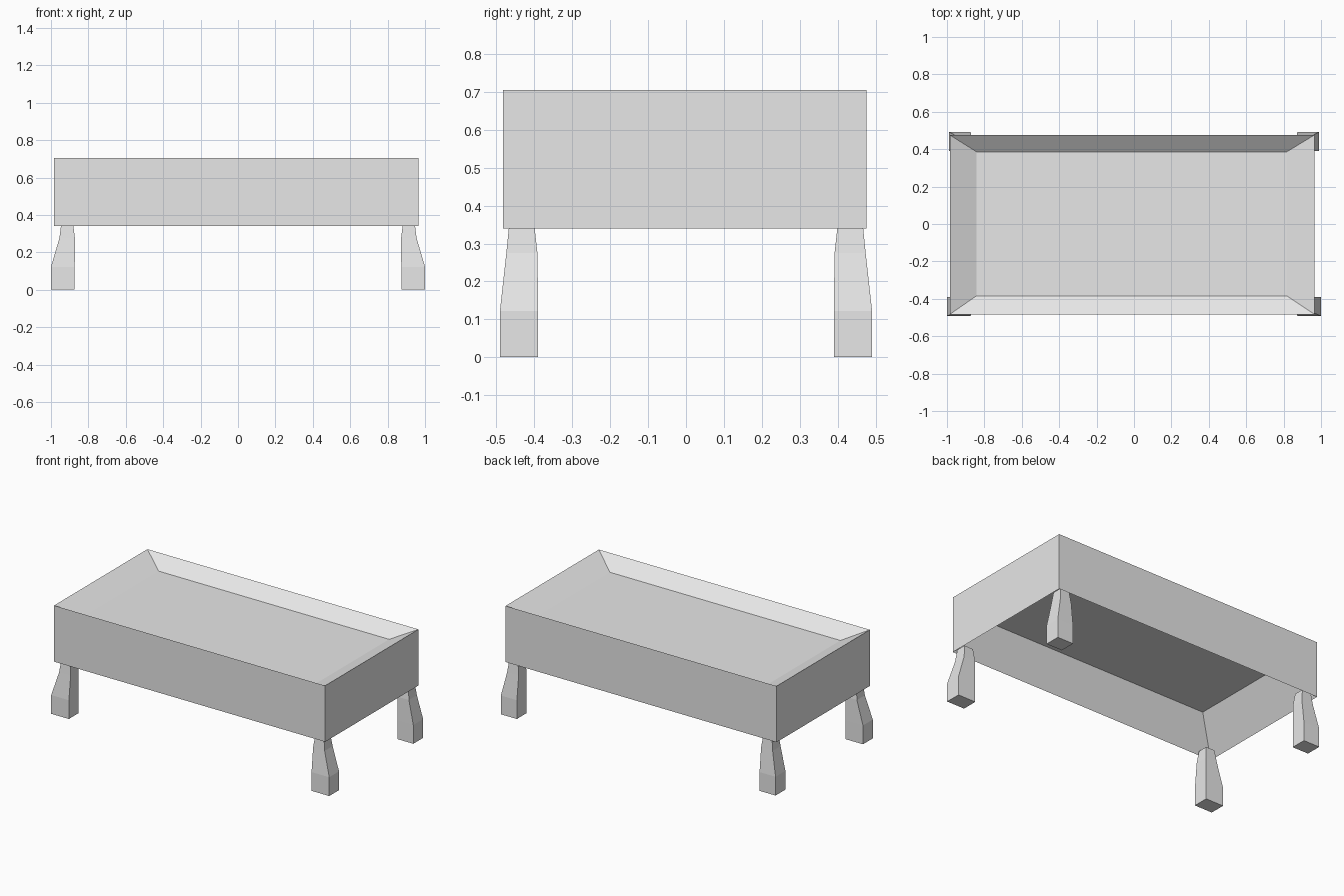
import bpy
import bmesh

cube = bpy.data.objects.get("Cube")
if cube:
    bpy.data.objects.remove(cube, do_unlink=True)

grey = bpy.data.materials.new("light_grey")
grey.use_nodes = True
grey.diffuse_color = (0.8, 0.8, 0.8, 1)
grey.node_tree.nodes["Principled BSDF"].inputs["Base Color"].default_value = (0.8, 0.8, 0.8, 1)


def loft(name, rings):
    """Closed four-sided solid through rectangles (x0, x1, y0, y1, z)."""
    bm = bmesh.new()
    loops = []
    for x0, x1, y0, y1, z in rings:
        corners = ((x0, y0), (x1, y0), (x1, y1), (x0, y1))
        loops.append([bm.verts.new((x, y, z)) for x, y in corners])
    for low, high in zip(loops, loops[1:]):
        for i in range(4):
            j = (i + 1) % 4
            bm.faces.new((low[i], low[j], high[j], high[i]))
    bm.faces.new(loops[0])
    bm.faces.new(loops[-1])
    bmesh.ops.recalc_face_normals(bm, faces=bm.faces)
    mesh = bpy.data.meshes.new(name)
    bm.to_mesh(mesh)
    bm.free()
    mesh.materials.append(grey)
    obj = bpy.data.objects.new(name, mesh)
    bpy.context.collection.objects.link(obj)
    return obj


# Tray body: sloped hollow below, straight outer walls, shallow basin on top
outer = (-0.985, 0.965, -0.483, 0.476)
inner = (-0.842, 0.817, -0.384, 0.386)
loft("tray_body", [
    (*inner, 0.565),
    (*outer, 0.34),
    (*outer, 0.705),
    (*inner, 0.635),
])

# Legs: square block foot flowing into a slimmer neck
# each level: height, inner x, outer x, inner y, outer y
levels = [
    (0.0, 0.873, 1.0, 0.39, 0.491),
    (0.122, 0.873, 1.0, 0.39, 0.491),
    (0.275, 0.872, 0.955, 0.392, 0.474),
    (0.355, 0.882, 0.945, 0.401, 0.466),
]
for side_name, sx in (("left", 1), ("right", -1)):
    for end_name, sy in (("front", -1), ("back", 1)):
        shift = 0.012 if sy > 0 else 0
        rings = []
        for z, xi, xo, yi, yo in levels:
            xo -= shift if z < 0.2 else 0
            xs = sorted((sx * xi, sx * xo))
            ys = sorted((sy * yi, sy * yo))
            rings.append((*xs, *ys, z))
        loft(f"{end_name}_{side_name}_leg", rings)
